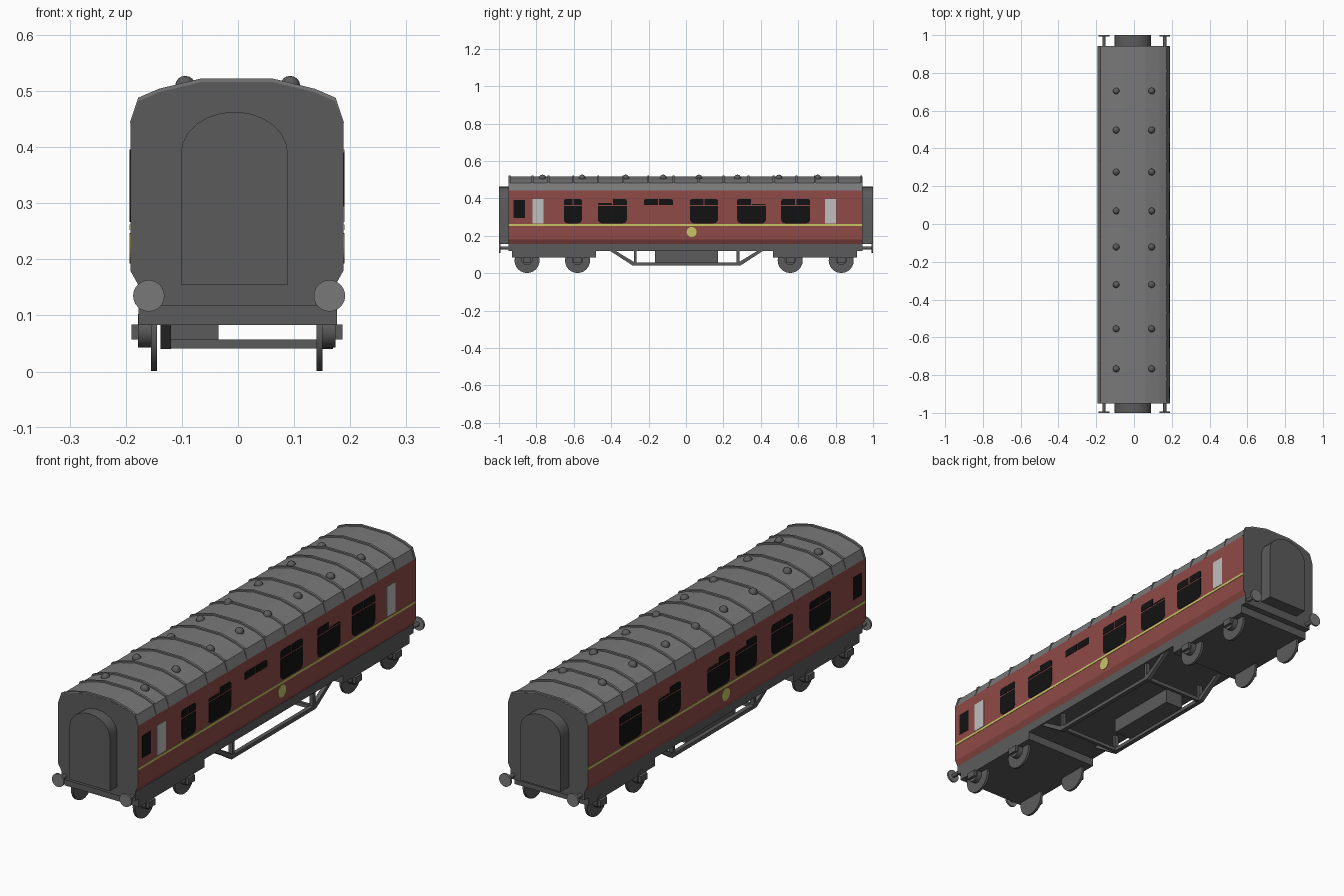
import bpy, bmesh, math
from mathutils import Vector

if "Cube" in bpy.data.objects:
    bpy.data.objects.remove(bpy.data.objects["Cube"])


def material(name, rgb):
    m = bpy.data.materials.new(name)
    m.diffuse_color = (*rgb, 1)
    m.use_nodes = True
    m.node_tree.nodes["Principled BSDF"].inputs["Base Color"].default_value = m.diffuse_color
    return m


DARK = material("dark grey", (0.105, 0.105, 0.105))
ROOF = material("roof grey", (0.19, 0.19, 0.19))
RED = material("maroon", (0.28, 0.07, 0.062))
BLACK = material("window black", (0.006, 0.006, 0.006))
PALE = material("frosted window", (0.52, 0.52, 0.52))
GOLD = material("gold", (0.58, 0.56, 0.13))


def finish(name, bm, mats, rule=None, smooth=False):
    bmesh.ops.recalc_face_normals(bm, faces=bm.faces)
    if rule:
        for f in bm.faces:
            f.material_index = rule(f.normal, f.calc_center_median())
    me = bpy.data.meshes.new(name)
    bm.to_mesh(me)
    bm.free()
    for m in mats:
        me.materials.append(m)
    ob = bpy.data.objects.new(name, me)
    bpy.context.collection.objects.link(ob)
    if smooth:
        bpy.context.view_layer.objects.active = ob
        ob.select_set(True)
        bpy.ops.object.shade_smooth_by_angle(angle=math.radians(35))
        ob.select_set(False)
    return ob


def prism(name, pts, axis, lo, hi, mats, rule=None, smooth=False):
    """Extrude a 2D outline along x (outline is y,z) or along y (outline is x,z)."""
    if not isinstance(mats, list):
        mats = [mats]
    place = (lambda p, d: (d, p[0], p[1])) if axis == 'x' else (lambda p, d: (p[0], d, p[1]))
    bm = bmesh.new()
    f = bm.faces.new([bm.verts.new(place(p, lo)) for p in pts])
    ext = bmesh.ops.extrude_face_region(bm, geom=[f])
    move = Vector(place((0, 0), hi - lo))
    bmesh.ops.translate(bm, vec=move, verts=[v for v in ext['geom'] if isinstance(v, bmesh.types.BMVert)])
    return finish(name, bm, mats, rule, smooth)


def box(name, x0, x1, y0, y1, z0, z1, mat):
    return prism(name, [(y0, z0), (y1, z0), (y1, z1), (y0, z1)], 'x', x0, x1, mat)


def circle(cu, cv, r, n=24):
    return [(cu + r * math.cos(2 * math.pi * i / n), cv + r * math.sin(2 * math.pi * i / n)) for i in range(n)]


def rounded(u0, u1, v0, v1, radii):
    """Rectangle with one radius each for lower left, lower right, upper right, upper left."""
    pts = []
    corners = [(u0, v0, 1, 1, 180), (u1, v0, -1, 1, 270), (u1, v1, -1, -1, 0), (u0, v1, 1, -1, 90)]
    for (u, v, su, sv, a), r in zip(corners, radii):
        if r == 0:
            pts.append((u, v))
            continue
        for k in range(4):
            t = math.radians(a + 30 * k)
            pts.append((u + su * r + r * math.cos(t), v + sv * r + r * math.sin(t)))
    return pts


CX = -0.002                       # body centre line
FRONT, BACK = -0.95, 0.943

# Body shell: maroon sides, grey roof, dark ends and floor
half = [(0.176, 0.155), (0.19, 0.18), (0.19, 0.443), (0.175, 0.482), (0.138, 0.498), (0.064, 0.516)]
outline = [(CX + x, z) for x, z in half] + [(CX - x, z) for x, z in reversed(half)]


def body_rule(n, c):
    if abs(n.y) > 0.9 or n.z < -0.9:
        return 1
    return 2 if c.z > 0.444 else 0


prism("carriage_body", outline, 'y', FRONT, BACK, [RED, DARK, ROOF], body_rule)

# Roof ribs
rib_half = [(x + 0.001, z + (0.006 if z > 0.45 else 0)) for x, z in half[2:]]
rib = [(CX + x, z) for x, z in rib_half] + [(CX - x, z) for x, z in reversed(rib_half)]
rib_ys = [-0.944, -0.82, -0.735] + [-0.603 + 0.1338 * i for i in range(9)] + [0.59, 0.69, 0.81, 0.937]
for y in rib_ys:
    prism("roof_rib", rib, 'y', y - 0.005, y + 0.005, ROOF)

# Roof ventilators
for y in (0.704, 0.497, 0.275, 0.069, -0.122, -0.322, -0.555, -0.767):
    for x in (-0.094, 0.093):
        bm = bmesh.new()
        bmesh.ops.create_uvsphere(bm, u_segments=12, v_segments=8, radius=0.018)
        bmesh.ops.translate(bm, vec=(x, y, 0.509), verts=bm.verts)
        finish("roof_ventilator", bm, [DARK], smooth=True)

# Underframe and bogie frames
box("underframe", -0.177, 0.176, FRONT, BACK, 0.118, 0.156, DARK)
for y0, y1 in ((-0.93, -0.48), (0.465, 0.915)):
    box("bogie_frame", -0.177, 0.176, y0, y1, 0.083, 0.119, DARK)

# Wheels with axle boxes
for y in (-0.85, -0.58, 0.557, 0.83):
    for s in (-1, 1):
        ox = -0.002

        def span(a, b):
            return sorted((ox + s * a, ox + s * b))
        prism("wheel", circle(y, 0.068, 0.067), 'x', *span(0.142, 0.153), DARK, smooth=True)
        prism("axle_box", circle(y, 0.073, 0.03, 16), 'x', *span(0.153, 0.176), DARK, smooth=True)
        box("axle_box_cover", *span(0.176, 0.188), y - 0.022, y + 0.022, 0.057, 0.084, DARK)

# Truss rods below the floor
for x0, x1 in ((-0.138, -0.119), (0.151, 0.169)):
    box("truss_bar", x0, x1, -0.278, 0.286, 0.04, 0.056, DARK)
    for y, s in ((-0.272, -1), (0.278, 1)):
        box("truss_post", x0, x1, y - 0.007, y + 0.007, 0.05, 0.12, DARK)
        prism("truss_diagonal", [(y, 0.04), (y + s * 0.012, 0.04), (y + s * 0.135, 0.12), (y + s * 0.105, 0.12),
                                 (y, 0.056)], 'x', x0, x1, DARK)
for y in (-0.272, 0.278):
    box("truss_crossbar", -0.138, 0.169, y - 0.007, y + 0.007, 0.041, 0.057, DARK)

# Battery box
box("battery_box", -0.12, -0.035, -0.166, 0.171, 0.054, 0.12, DARK)

# Gangways and buffers at both ends
arch = [(-0.102, 0.155)]
for i in range(13):
    a = math.pi * (1 - i / 12)
    arch.append((-0.0065 + 0.0955 * math.cos(a), 0.388 + 0.075 * math.sin(a)))
arch.append((0.089, 0.155))
for s, end in ((-1, FRONT), (1, BACK)):
    prism("gangway", arch, 'y', *sorted((end - s * 0.005, s * 1.0)), DARK, smooth=True)
    for x in (-0.159, 0.163):
        prism("buffer_shank", circle(x, 0.135, 0.009, 12), 'y', *sorted((end - s * 0.01, s * 0.995)), DARK, smooth=True)
        prism("buffer_head", circle(x, 0.135, 0.028), 'y', *sorted((s * 0.992, s * 1.0)), ROOF, smooth=True)

# Side details are thin plates on the body sides
SIDES = {1: (0.185, 0.1895), -1: (-0.1935, -0.189)}


def plate(name, side, pts, mat):
    prism(name, pts, 'x', *SIDES[side], mat)


def toplights(side, y0, y1, low_top=0.396, high_top=0.396):
    mid = (y0 + y1) / 2
    plate("window_toplight", side, rounded(y0, mid - 0.003, 0.364, low_top, (0, 0, 0, 0.01)), BLACK)
    plate("window_toplight", side, rounded(mid + 0.003, y1, 0.364, high_top, (0, 0, 0.01, 0)), BLACK)


def window(side, y0, y1, low_top=0.396, high_top=0.396):
    plate("window_pane", side, rounded(y0, y1, 0.267, 0.358, (0.02, 0.02, 0, 0)), BLACK)
    toplights(side, y0, y1, low_top, high_top)


# Windows, some with a toplight partly closed
for args in ((-0.653, -0.557), (-0.471, -0.316, 0.376, 0.396), (0.021, 0.171),
             (0.273, 0.428, 0.396, 0.37), (0.509, 0.664)):
    window(1, *args)
toplights(1, -0.225, -0.07)
for args in ((0.577, 0.727), (0.311, 0.461, 0.396, 0.372), (-0.023, 0.127, 0.396, 0.376),
             (-0.207, -0.064, 0.396, 0.376), (-0.452, -0.309), (-0.71, -0.568)):
    window(-1, *args)
for y0, y1 in ((-0.822, -0.762), (0.744, 0.803)):
    plate("frosted_window", 1, rounded(y0, y1, 0.267, 0.396, (0, 0, 0, 0)), PALE)

# Door window, waist stripe and round badge on each side
for side, badge_y in ((1, 0.03), (-1, 0.004)):
    plate("door_window", side, rounded(-0.921, -0.862, 0.294, 0.39, (0, 0, 0, 0)), BLACK)
    plate("waist_stripe", side, rounded(FRONT, BACK, 0.252, 0.262, (0, 0, 0, 0)), GOLD)
    plate("round_badge", side, circle(badge_y, 0.22, 0.027, 20), GOLD)
